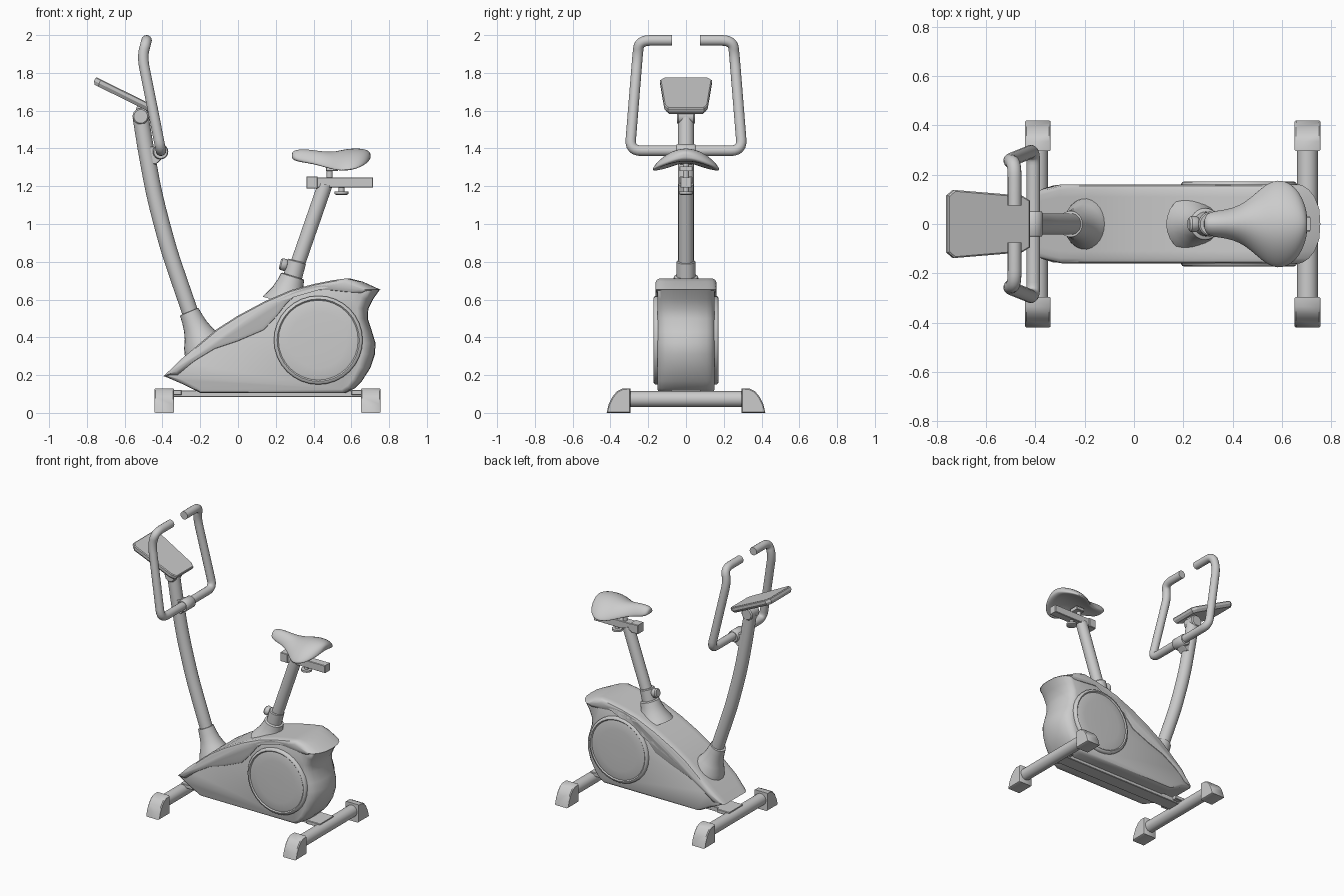
import bpy, bmesh, math
from mathutils import Vector as V

if "Cube" in bpy.data.objects:
    bpy.data.objects.remove(bpy.data.objects["Cube"])


def make(name, rings, angle=40):
    """Skin a list of closed rings, cap both ends, shade smooth by angle."""
    bm = bmesh.new()
    vs = [[bm.verts.new(p) for p in r] for r in rings]
    n = len(vs[0])
    for a, b in zip(vs, vs[1:]):
        for i in range(n):
            j = (i + 1) % n
            bm.faces.new((a[i], a[j], b[j], b[i]))
    bm.faces.new(vs[0][::-1])
    bm.faces.new(vs[-1])
    bmesh.ops.recalc_face_normals(bm, faces=bm.faces[:])
    me = bpy.data.meshes.new(name)
    bm.to_mesh(me)
    bm.free()
    ob = bpy.data.objects.new(name, me)
    bpy.context.collection.objects.link(ob)
    bpy.ops.object.select_all(action='DESELECT')
    ob.select_set(True)
    bpy.context.view_layer.objects.active = ob
    bpy.ops.object.shade_smooth_by_angle(angle=math.radians(angle))
    return ob


def inset(pts, e):
    n = len(pts)
    P = [V(p) for p in pts]
    area = sum(P[i].x * P[(i + 1) % n].y - P[(i + 1) % n].x * P[i].y for i in range(n))
    s = 1 if area > 0 else -1
    out = []
    for i in range(n):
        d1, d2 = (P[i] - P[i - 1]).normalized(), (P[(i + 1) % n] - P[i]).normalized()
        m = V((-d1.y - d2.y, d1.x + d2.x)) * s
        out.append(P[i] + m.normalized() * e)
    return out


def prism(name, pts, layers, place, angle=40):
    """Stack a 2D outline at heights with insets; place maps (a, b, h) to space."""
    return make(name, [[place(p[0], p[1], h) for p in inset(pts, e)] for h, e in layers], angle)


def edge_layers(w, r, mids=()):
    side = [(w, r), (w - r * .3, r * .3), (w - r, 0)]
    return [(-h, e) for h, e in side] + [(m, 0) for m in mids] + side[::-1]


def lathe(name, p0, p1, prof, n=24):
    """Turned part: prof is (distance along p0->p1 as a fraction, radius)."""
    p0, p1 = V(p0), V(p1)
    q = (p1 - p0).to_track_quat('Z', 'Y')
    return make(name, [[p0.lerp(p1, t) + q @ V((r * math.cos(k * math.tau / n), r * math.sin(k * math.tau / n), 0))
                        for k in range(n)] for t, r in prof])


def tube(name, pts, r, bend=0.0, n=16):
    """Round tube through points, corners rounded by the bend distance."""
    P = [V(p) for p in pts]
    path = [P[0]]
    for a, b, c in zip(P, P[1:], P[2:]):
        if not bend:
            path.append(b)
            continue
        s = b + (a - b).normalized() * min(bend, (a - b).length * .48)
        e = b + (c - b).normalized() * min(bend, (c - b).length * .48)
        for k in range(7):
            t = k / 6
            path.append(s * (1 - t) ** 2 + b * 2 * t * (1 - t) + e * t * t)
    path.append(P[-1])
    rings, q = [], None
    for i, p in enumerate(path):
        d = (path[min(i + 1, len(path) - 1)] - path[max(i - 1, 0)]).normalized()
        if q is None:
            q = d.to_track_quat('Z', 'Y')
        else:
            q = (q @ V((0, 0, 1))).rotation_difference(d) @ q
        rings.append([p + q @ V((r * math.cos(k * math.tau / n), r * math.sin(k * math.tau / n), 0)) for k in range(n)])
    return make(name, rings)


# Feet: cross bars with rounded end caps
cap = [(.295, 0), (.295, .13), (.335, .13), (.365, .115), (.39, .085), (.41, .045), (.42, 0)]
for label, x in (("front", -.39), ("rear", .703)):
    tube(label + "_foot_bar", [(x, -.32, .073), (x, .32, .073)], .042, n=24)
    for side, s in (("left", 1), ("right", -1)):
        prism(f"{label}_{side}_foot_cap", cap, [(-.052, .006), (-.046, 0), (.046, 0), (.052, .006)],
              lambda a, b, h, x=x, s=s: V((x + h, s * a, b)))

# Base beam and its end brackets
def upright(a, b, h):
    return V((a, h, b))

def box(name, x0, x1, z0, z1, w):
    prism(name, [(x0, z0), (x1, z0), (x1, z1), (x0, z1)], [(-w, .004), (-w + .004, 0), (w - .004, 0), (w, .004)], upright, 30)

box("base_beam", -.36, .68, .083, .118, .05)
box("front_bracket", -.40, -.30, .095, .122, .08)
box("rear_bracket", .60, .71, .095, .122, .08)

# Body housing: lower shell and overlapping hood
top = [(-.395, .193), (-.30, .285), (-.20, .37), (-.11, .445), (0, .515), (.14, .59), (.28, .65),
       (.40, .682), (.50, .702), (.59, .712), (.66, .695), (.755, .652)]
back = [(.72, .60), (.695, .55), (.692, .50), (.715, .43), (.733, .37), (.73, .31), (.705, .235),
        (.66, .165), (.62, .125), (.57, .10), (-.20, .10), (-.30, .15)]
crease = [(.70, .63), (.60, .635), (.48, .645), (.38, .645), (.31, .62), (.26, .575), (.21, .51), (.14, .435),
          (0, .375), (-.12, .335), (-.22, .275), (-.32, .20)]

def shell(a, b, h):
    t = min(abs(h) / .16, 1)
    k = max(0, min(1, (a - .5) / .25))
    nose = max(0, min(1, (-.28 - a) / .12))
    return V((a - .07 * t ** 3 * k, h * (1 - .2 * nose ** 2), b))

mids = (-.11, -.06, 0, .06, .11)
prism("lower_housing", inset(top + back, .005), edge_layers(.151, .02, mids), shell)
prism("housing_hood", top + crease, edge_layers(.161, .022, mids), shell)

# Round flywheel covers on both sides
for side, s in (("left", 1), ("right", -1)):
    lathe(side + "_wheel_cover", (.425, s * .10, .385), (.425, s * .20, .385),
          [(0, .235), (.62, .235), (.70, .229), (.73, .218), (.66, .211), (.69, .20), (.72, .15), (.73, .05)], 32)

# Front post, its sleeve and head
lathe("post_sleeve", (-.175, 0, .34), (-.258, 0, .535),
      [(0, .115), (.2, .102), (.4, .08), (.6, .066), (.8, .058), (1, .053), (1.01, .04)])
tube("front_post", [(-.235, 0, .48), (-.28, 0, .61), (-.325, 0, .74), (-.365, 0, .86), (-.398, 0, .98), (-.427, 0, 1.09),
                    (-.452, 0, 1.2), (-.487, 0, 1.39), (-.515, 0, 1.565)], .043, .06, 24)
lathe("post_head", (-.515, -.047, 1.57), (-.515, .047, 1.57), [(0, .036), (.08, .043), (.92, .043), (1, .036)])
lathe("console_neck", (-.515, 0, 1.57), (-.495, 0, 1.635), [(0, .035), (1, .035)])

# Tilted console
d, nrm = V((.897, 0, -.442)), V((.442, 0, .897))
half = [(0, .115), (.03, .138), (.335, .115), (.37, .095)]
prism("console", half + [(a, -b) for a, b in half[::-1]], [(-.04, .012), (-.022, 0), (-.005, 0), (0, .006)],
      lambda a, b, h: V((-.752, 0, 1.778)) + d * a + nrm * h + V((0, b, 0)), 25)

# Handlebar: mirrored grips from one clamp
for side, s in (("left", 1), ("right", -1)):
    tube(side + "_handlebar", [(-.408, 0, 1.388), (-.408, s * .297, 1.388), (-.507, s * .257, 1.885),
                              (-.484, s * .248, 1.972), (-.484, s * .075, 1.972)], .028, .06)
lathe("handlebar_clamp", (-.41, -.05, 1.383), (-.41, .05, 1.383), [(0, .036), (.06, .041), (.94, .041), (1, .036)])
prism("clamp_bracket", [(-.48, 1.41), (-.41, 1.41), (-.385, 1.36), (-.435, 1.315), (-.47, 1.32)],
      [(-.035, .004), (-.03, 0), (.03, 0), (.035, .004)], upright, 30)

# Seat post, sleeve and adjusting knob
lathe("seat_sleeve", (.245, 0, .58), (.29, 0, .725),
      [(0, .12), (.2, .105), (.45, .084), (.75, .07), (.97, .064), (1, .058)])
lathe("seat_collar", (.285, 0, .70), (.312, 0, .805), [(0, .05), (.95, .05), (1, .045)])
tube("seat_post", [(.285, 0, .70), (.462, 0, 1.21)], .039, n=24)
lathe("post_knob", (.32, 0, .765), (.222, 0, .79), [(0, .014), (.6, .014), (.62, .026), (.7, .032), (.92, .032), (1, .024)])

# Seat slider with end plug, lower knob and stem
box("seat_slider", .37, .715, 1.193, 1.247, .03)
box("slider_sleeve", .362, .42, 1.188, 1.252, .034)
lathe("slider_knob", (.548, 0, 1.20), (.548, 0, 1.153), [(0, .015), (.6, .015), (.62, .036), (.9, .036), (1, .025)])
lathe("seat_stem", (.485, 0, 1.24), (.485, 0, 1.35), [(0, .016), (1, .016)], 16)
box("seat_clamp", .465, .53, 1.28, 1.305, .035)

# Saddle: x, half width, mid height, wing droop, half thickness
stations = [(.285, .02, 1.362, .004, .012), (.292, .036, 1.363, .010, .022), (.31, .05, 1.363, .018, .031),
            (.35, .056, 1.362, .026, .035), (.40, .064, 1.358, .033, .034), (.45, .088, 1.353, .045, .032),
            (.50, .132, 1.352, .060, .031), (.54, .166, 1.358, .073, .033), (.58, .181, 1.365, .080, .035),
            (.62, .174, 1.367, .074, .035), (.655, .148, 1.366, .057, .034), (.68, .11, 1.364, .038, .030),
            (.695, .07, 1.362, .020, .022), (.702, .035, 1.361, .008, .012)]
seat = make("seat", [[V((x, w * math.cos(a), z - dr * math.cos(a) ** 2 + h * math.sin(a)))
                      for a in (k * math.tau / 24 for k in range(24))] for x, w, z, dr, h in stations], 70)
seat.modifiers.new("smooth", 'SUBSURF').levels = 1
